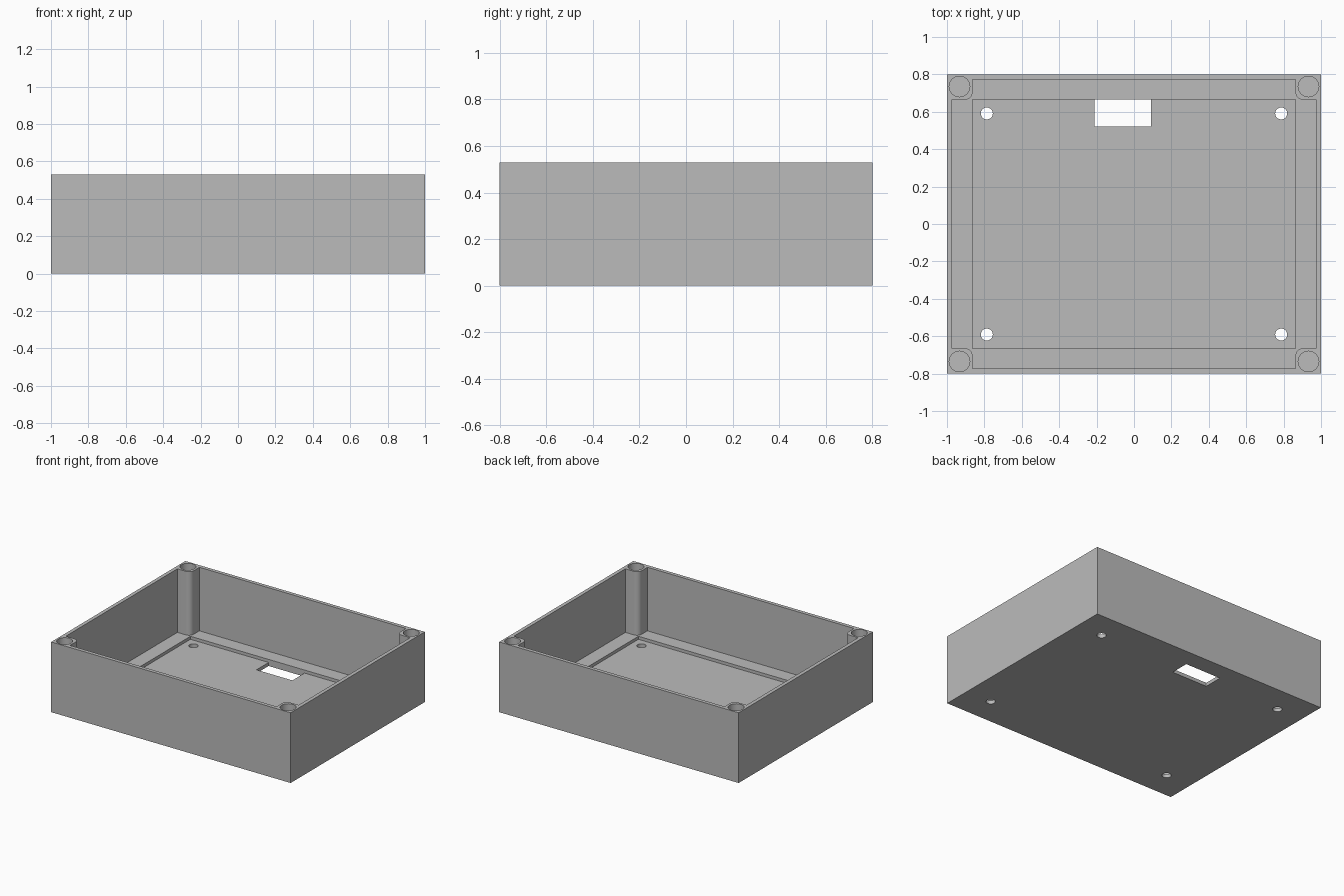
import bpy, bmesh, math

cube = bpy.data.objects.get("Cube")
if cube:
    bpy.data.objects.remove(cube, do_unlink=True)

HEIGHT = 0.53
FLOOR, LEDGE = 0.027, 0.05       # recessed floor and raised border heights
IN_X, IN_Y = 0.972, 0.772        # inner wall faces
POST_X, POST_Y = 0.863, 0.665    # inner faces of the corner posts
ROUND = 0.04                     # post corner rounding

grey = bpy.data.materials.new("plain_grey")
grey.use_nodes = True
grey.diffuse_color = (0.5, 0.5, 0.5, 1)
grey.node_tree.nodes["Principled BSDF"].inputs["Base Color"].default_value = (0.5, 0.5, 0.5, 1)


def prism(name, outline, z0, z1):
    """Extrude a counter-clockwise outline from z0 to z1."""
    bm = bmesh.new()
    base = bm.faces.new([bm.verts.new((x, y, z0)) for x, y in outline])
    top = bmesh.ops.extrude_face_region(bm, geom=[base])["geom"]
    verts = [v for v in top if isinstance(v, bmesh.types.BMVert)]
    bmesh.ops.translate(bm, verts=verts, vec=(0, 0, z1 - z0))
    bmesh.ops.recalc_face_normals(bm, faces=bm.faces)
    mesh = bpy.data.meshes.new(name)
    bm.to_mesh(mesh)
    bm.free()
    obj = bpy.data.objects.new(name, mesh)
    bpy.context.collection.objects.link(obj)
    mesh.materials.append(grey)
    return obj


def rect(x0, x1, y0, y1):
    return [(x0, y0), (x1, y0), (x1, y1), (x0, y1)]


def circle(cx, cy, r, n=32):
    return [(cx + r * math.cos(math.tau * i / n), cy + r * math.sin(math.tau * i / n))
            for i in range(n)]


def cut(target, outline, z0, z1):
    cutter = prism("cutter", outline, z0, z1)
    cutter.hide_render = True
    bpy.context.view_layer.objects.active = target
    mod = target.modifiers.new("cut", 'BOOLEAN')
    mod.operation, mod.solver, mod.object = 'DIFFERENCE', 'EXACT', cutter
    bpy.ops.object.modifier_apply(modifier=mod.name)
    bpy.data.objects.remove(cutter, do_unlink=True)


def cavity_outline():
    """Rectangle notched at each corner by a post with a rounded inner edge."""
    quarter = [(IN_X, POST_Y)]
    for i in range(9):
        a = math.radians(270 - 90 * i / 8)
        quarter.append((POST_X + ROUND + ROUND * math.cos(a),
                        POST_Y + ROUND + ROUND * math.sin(a)))
    quarter.append((POST_X, IN_Y))
    back = quarter + [(-x, y) for x, y in reversed(quarter)]
    return back + [(-x, -y) for x, y in back]


# Open box with corner posts
box = prism("enclosure_box", rect(-1, 1, -0.8, 0.8), 0, HEIGHT)
cut(box, cavity_outline(), LEDGE, HEIGHT + 0.1)

# Recessed floor inside the raised border
cut(box, rect(-POST_X, POST_X, -POST_Y, POST_Y), FLOOR, 0.2)

# Rectangular opening through the floor
cut(box, rect(-0.21, 0.09, 0.52, POST_Y), -0.1, 0.2)

# Screw holes in the posts and mounting holes in the floor
for sx in (-1, 1):
    for sy in (-1, 1):
        cut(box, circle(sx * 0.933, sy * 0.735, 0.055), HEIGHT - 0.3, HEIGHT + 0.1)
        cut(box, circle(sx * 0.787, sy * 0.591, 0.032), -0.1, 0.2)

# Smooth the round surfaces and keep the edges sharp
bpy.ops.object.select_all(action='DESELECT')
box.select_set(True)
bpy.context.view_layer.objects.active = box
bpy.ops.object.shade_smooth_by_angle(angle=math.radians(30))
